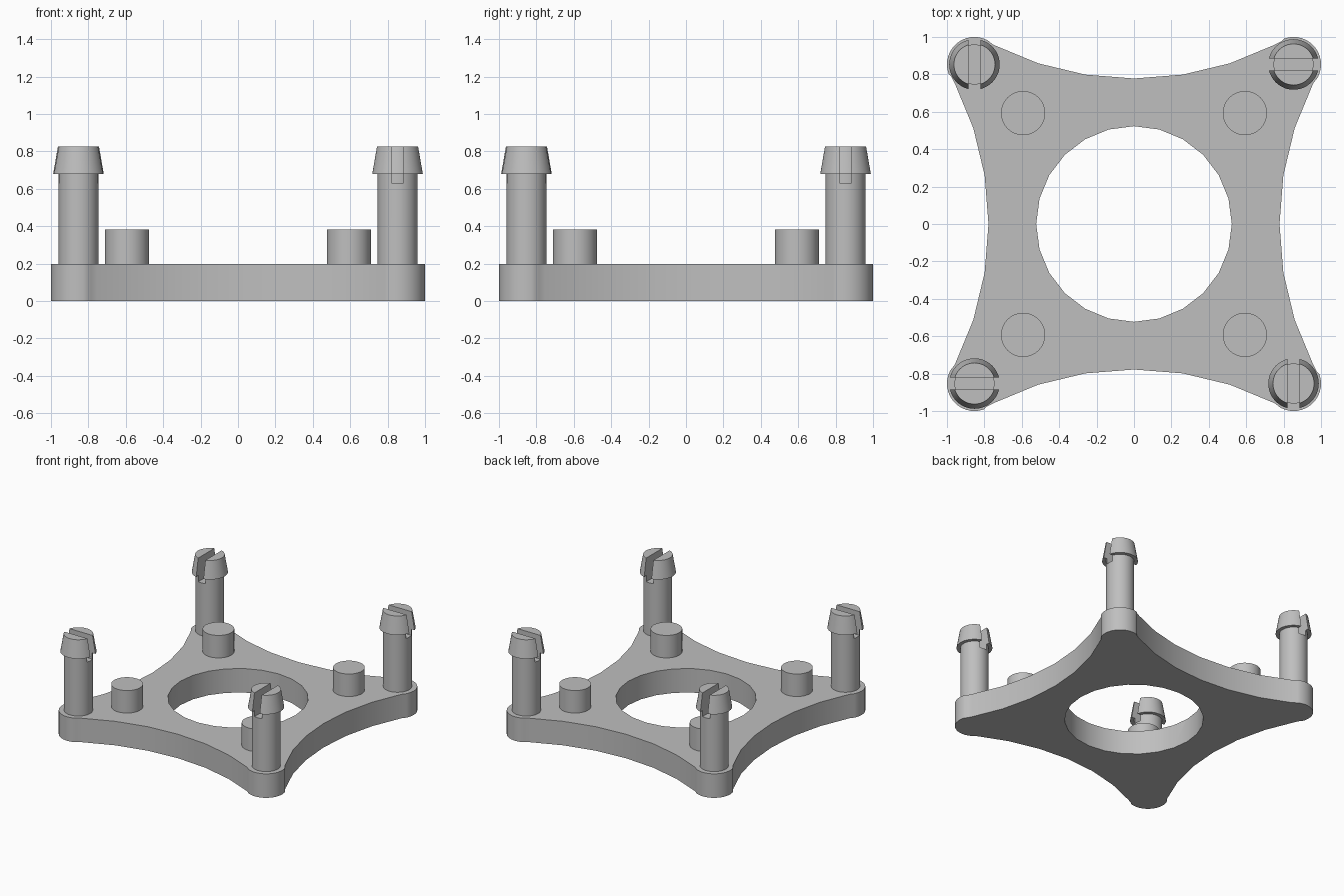
import bpy, bmesh
from math import sin, cos, pi, radians, atan2

if "Cube" in bpy.data.objects:
    bpy.data.objects.remove(bpy.data.objects["Cube"], do_unlink=True)

grey = bpy.data.materials.new("plain grey")
grey.use_nodes = True
colour = (0.52, 0.52, 0.52, 1)
grey.diffuse_color = colour
grey.node_tree.nodes["Principled BSDF"].inputs["Base Color"].default_value = colour

PLATE_TOP = 0.197
CORNER = 0.853          # post position along x and y
CORNER_R = 0.147
SIDE_R = 1.66           # radius of the concave sides
SIDE_MID = 0.778        # nearest distance of a side to the middle


def add_object(name, bm):
    mesh = bpy.data.meshes.new(name)
    bmesh.ops.recalc_face_normals(bm, faces=bm.faces)
    bm.to_mesh(mesh)
    bm.free()
    mesh.materials.append(grey)
    obj = bpy.data.objects.new(name, mesh)
    bpy.context.collection.objects.link(obj)
    return obj


def activate(obj):
    bpy.ops.object.select_all(action="DESELECT")
    obj.select_set(True)
    bpy.context.view_layer.objects.active = obj


def smooth(obj):
    activate(obj)
    bpy.ops.object.shade_smooth_by_angle(angle=radians(30))


def prism(name, outline, z0, z1):
    bm = bmesh.new()
    low = [bm.verts.new((x, y, z0)) for x, y in outline]
    high = [bm.verts.new((x, y, z1)) for x, y in outline]
    bm.faces.new(low[::-1])
    bm.faces.new(high)
    for i in range(len(low)):
        j = (i + 1) % len(low)
        bm.faces.new((low[i], low[j], high[j], high[i]))
    return add_object(name, bm)


def circle(r, n, cx=0, cy=0):
    return [(cx + r * cos(2 * pi * i / n), cy + r * sin(2 * pi * i / n)) for i in range(n)]


def lathe(name, profile, n):
    bm = bmesh.new()
    rings = [[bm.verts.new((x, y, z)) for x, y in circle(r, n)] for r, z in profile]
    for a, b in zip(rings, rings[1:]):
        for i in range(n):
            j = (i + 1) % n
            bm.faces.new((a[i], a[j], b[j], b[i]))
    bm.faces.new(rings[0][::-1])
    bm.faces.new(rings[-1])
    return add_object(name, bm)


def cut(obj, cutter):
    mod = obj.modifiers.new("cut", "BOOLEAN")
    mod.operation = "DIFFERENCE"
    mod.solver = "EXACT"
    mod.object = cutter
    activate(obj)
    bpy.ops.object.modifier_apply(modifier=mod.name)
    bpy.data.objects.remove(cutter, do_unlink=True)


# Plate: concave sides running tangentially into rounded corners
centre = SIDE_MID + SIDE_R
tangent = atan2(CORNER, centre - CORNER)
outline = []
for k in range(4):
    quarter = []
    # right side, from bottom to top
    for step in [-tangent] + [radians(9 * i) for i in range(-3, 4)]:
        quarter.append((centre - SIDE_R * cos(step), SIDE_R * sin(step)))
    # rounded corner
    start, end = -tangent, pi / 2 + tangent
    for i in range(17):
        a = start + (end - start) * i / 16
        quarter.append((CORNER + CORNER_R * cos(a), CORNER + CORNER_R * sin(a)))
    c, s = round(cos(k * pi / 2)), round(sin(k * pi / 2))
    # the last corner point opens the next side
    outline += [(c * x - s * y, s * x + c * y) for x, y in quarter[:-1]]

plate = prism("base_plate", outline, 0, PLATE_TOP)
cut(plate, prism("hole_cutter", circle(0.523, 24), -0.1, 0.4))
smooth(plate)

# Snap post: shaft, flared tapering head and a slot across the top
post = lathe("snap_post", [(0.107, 0.19), (0.107, 0.68), (0.135, 0.68), (0.11, 0.825)], 48)
slot = [(-0.3, -0.033), (0.3, -0.033), (0.3, 0.033), (-0.3, 0.033)]
cut(post, prism("slot_cutter", slot, 0.63, 1))
smooth(post)

# Short locating peg
peg = lathe("locating_peg", [(0.118, 0.19), (0.118, 0.382)], 48)
smooth(peg)

# One post and one peg at each corner, slots turning with the corner
names = ["back_left", "back_right", "front_right", "front_left"]
for k, corner in enumerate(names):
    a = pi / 4 + k * pi / 2
    sx, sy = (1 if cos(a) > 0 else -1), (1 if sin(a) > 0 else -1)
    for part, d in ((post, CORNER), (peg, 0.593)):
        obj = part if k == 0 else bpy.data.objects.new("part", part.data)
        if k:
            bpy.context.collection.objects.link(obj)
        obj.name = corner + ("_snap_post" if part is post else "_locating_peg")
        obj.location = (sx * d, sy * d, 0)
        obj.rotation_euler.z = k * pi / 2
